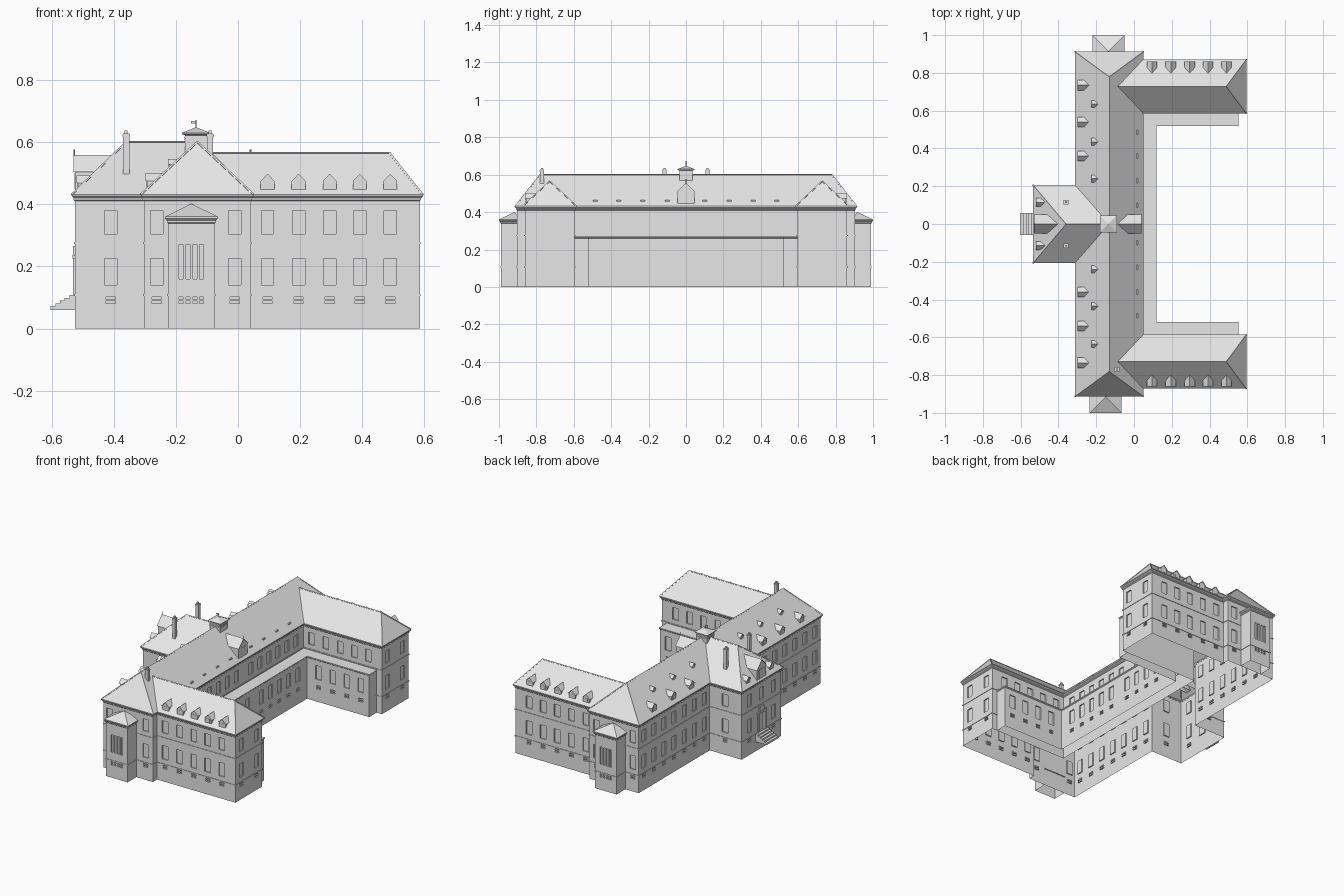
import bpy, bmesh
from mathutils import Vector as V

cube = bpy.data.objects.get("Cube")
if cube:
    bpy.data.objects.remove(cube, do_unlink=True)

stone = bpy.data.materials.new("pale_grey")
stone.use_nodes = True
stone.diffuse_color = (0.8, 0.8, 0.8, 1)
for node in stone.node_tree.nodes:
    if node.type == 'BSDF_PRINCIPLED':
        node.inputs["Base Color"].default_value = (0.8, 0.8, 0.8, 1)


def make(name, polys):
    """Join polygons into one welded flat-shaded object."""
    bm = bmesh.new()
    for poly in polys:
        bm.faces.new([bm.verts.new(p) for p in poly])
    bmesh.ops.remove_doubles(bm, verts=bm.verts, dist=1e-5)
    me = bpy.data.meshes.new(name)
    bm.to_mesh(me)
    bm.free()
    me.materials.append(stone)
    ob = bpy.data.objects.new(name, me)
    bpy.context.collection.objects.link(ob)
    return ob


def rect(x0, y0, x1, y1):
    return [(x0, y0), (x1, y0), (x1, y1), (x0, y1)]


def bridge(low, high):
    n = len(low)
    return [[low[i], low[(i + 1) % n], high[(i + 1) % n], high[i]] for i in range(n)]


def box(x0, y0, z0, x1, y1, z1):
    low = [(x, y, z0) for x, y in rect(x0, y0, x1, y1)]
    high = [(x, y, z1) for x, y in rect(x0, y0, x1, y1)]
    return bridge(low, high) + [high, low[::-1]]


def block(x, y, hw, z0, z1):
    return box(x - hw, y - hw, z0, x + hw, y + hw, z1)


def offset(outline, dist, z):
    """Grow a counter-clockwise right-angled outline."""
    pts = [V((x, y, 0)) for x, y in outline]
    out = []
    for i, p in enumerate(pts):
        a = (p - pts[i - 1]).normalized()
        b = (pts[(i + 1) % len(pts)] - p).normalized()
        out.append(p + V((a.y + b.y, -a.x - b.x, 0)) * dist + V((0, 0, z)))
    return out


def sweep(outline, profile):
    loops = [offset(outline, d, z) for d, z in profile]
    return [f for a, b in zip(loops, loops[1:]) for f in bridge(a, b)]


def band(z):
    return [(0, z), (.003, z), (.003, z + .006), (0, z + .006)]


def cornice(z):
    return [(0, z - .022), (.004, z - .018), (.004, z - .012), (.01, z - .006), (.01, z)]


def wall(p, q, top, windows, depth=.007):
    """Wall between two plan points with recessed windows (centre, width, low, high)."""
    p, q = V((*p, 0)), V((*q, 0))
    d = (q - p).normalized()
    inward = V((-d.y, d.x, 0)) * depth
    axis = 0 if abs(d.x) > .5 else 1
    wins = [(abs(c - p[axis]) - w / 2, abs(c - p[axis]) + w / 2, a, b) for c, w, a, b in windows]
    us = sorted({0, (q - p).length, *[u for w in wins for u in w[:2]]})
    zs = sorted({0, top, *[z for w in wins for z in w[2:]]})

    def quad(u0, u1, a, b):
        return [p + d * u + V((0, 0, z)) for u, z in rect(u0, a, u1, b)]
    polys = []
    for u0, u1 in zip(us, us[1:]):
        for a, b in zip(zs, zs[1:]):
            u, z = (u0 + u1) / 2, (a + b) / 2
            if not any(w[0] < u < w[1] and w[2] < z < w[3] for w in wins):
                polys.append(quad(u0, u1, a, b))
    for w in wins:
        rim = quad(*w)
        pane = [v + inward for v in rim]
        polys += bridge(rim, pane) + [pane]
    return polys


def rod(p, q, r):
    """Four-sided bar between two points."""
    p, q = V(p), V(q)
    d = (q - p).normalized()
    s = d.cross(V((0, 0, 1)) if abs(d.z) < .9 else V((1, 0, 0))).normalized() * r
    t = d.cross(s)
    ends = [[e + s, e + t, e - s, e - t] for e in (p, q)]
    return bridge(*ends) + [ends[0][::-1], ends[1]]


# Window rows
cellar = [(.03, .08, .088), (.03, .093, .101)]
ground = [(.04, .14, .225)]
upper = [(.04, .305, .38)]
every = cellar + ground + upper


def grid(centres, rows):
    return [(c, *r) for c in centres for r in rows]


# Main outline and its windows, segment by segment
west, east, end = -.303, .04, .903
wing_in, wing_out, wing_end = .595, .862, .585
porch_x, porch_y = -.525, .197
half = [(west, -end), (east, -end), (east, -wing_out), (wing_end, -wing_out),
        (wing_end, -wing_in), (east, -wing_in)]
outline = half + [(x, -y) for x, y in half[::-1]] + [
    (west, porch_y), (porch_x, porch_y), (porch_x, -porch_y), (west, -porch_y)]
wing_cols = [.095, .195, .295, .392, .49]
court_cols = [s * (.07 + .09 * i) for s in (-1, 1) for i in range(6)]
west_cols = [.25 + .1 * i for i in range(7)]
gable, side = grid([-.262, -.01], every), grid(wing_cols, every)
inner = grid(wing_cols, upper)
door = [(0, .05, .11, .22), (0, .04, .305, .38)]
openings = [gable, [], side, grid([-.8, -.65], every), inner, grid(court_cols, upper), inner,
            grid([.8, .65], every), side, [], gable, grid(west_cols, every), grid([-.41], every),
            grid([-.12, .12], every) + door, grid([-.41], every), grid([-c for c in west_cols], every)]
polys = []
for i, wins in enumerate(openings):
    polys += wall(outline[i], outline[(i + 1) % len(outline)], .41, wins)
make("main_walls", polys)
make("main_cornice", sweep(outline, cornice(.432)))
make("string_courses", sweep(outline, band(.105)) + sweep(outline, band(.272)))

# Low terrace lining the courtyard
edge = [(east, -wing_in), (.548, -wing_in), (.548, -.522), (.115, -.522)]
terrace = edge + [(x, -y) for x, y in edge[::-1]]
polys = []
for i in range(7):
    p, q = terrace[i], terrace[i + 1]
    wins = {2: grid(wing_cols[1:], cellar + ground), 3: grid(court_cols[:5] + court_cols[6:11], cellar + ground),
            4: grid(wing_cols[1:], cellar + ground)}.get(i, [])
    polys += wall(p, q, .262, wins)
polys += sweep(terrace, [(0, .26), (.004, .264), (.004, .27)]) + [offset(terrace, .004, .27)]
make("terrace", polys)


# Hipped roofs: four eave corners and two ridge ends
def hip(name, a, b, c, d, r0, r1, low, high, closed):
    a, b, c, d = [V((*p, low)) for p in (a, b, c, d)]
    r0, r1 = V((*r0, high)), V((*r1, high))
    make(name, [[a, b, r1, r0], [b, c, r1], [c, d, r0, r1]] + ([[d, a, r0]] if closed else []))
    bars = rod(r0, r1, .004) + rod(b, r1, .004) + rod(c, r1, .004)
    if closed:
        bars += rod(a, r0, .004) + rod(d, r0, .004)
    make(name + "_ridge_tiles", bars)


eave, peak = .431, .6
hip("main_roof", (.05, -.913), (.05, .913), (-.313, .913), (-.313, -.913),
    (-.131, -.78), (-.131, .78), eave, peak, True)
hip("porch_roof", (-.313, .207), (-.535, .207), (-.535, -.207), (-.313, -.207),
    (-.131, 0), (-.36, 0), eave, peak, False)
for s, word in ((-1, "front"), (1, "back")):
    lo, hi = sorted((s * .585, s * .872))
    hip(word + "_wing_roof", (.05, lo), (.595, lo), (.595, hi), (.05, hi),
        (-.085, s * .7285), (.488, s * .7285), eave, .565, False)

# Small stair towers at both ends
for s, word, x0 in ((-1, "front", -.225), (1, "back", -.21)):
    x1, mid = x0 + .15, x0 + .075
    lo, hi = sorted((s * .9, s * .99))
    plan = rect(x0, lo, x1, hi)
    slits = [(mid + k * .022, .013, a, b) for k in (-1.5, -.5, .5, 1.5)
             for a, b in ((.08, .088), (.093, .101), (.16, .27))]
    polys = sweep(plan, cornice(.36)) + sweep(plan, band(.105))
    for i in range(4):
        if i != 1 - s:
            polys += wall(plan[i], plan[(i + 1) % 4], .345, slits if i == 1 + s else [])
    ring = offset(plan, .01, .36)
    tip = V((mid, s * .915, .402))
    polys += [[ring[i], ring[(i + 1) % 4], tip] for i in range(4)]
    make(word + "_tower", polys)


# Gabled dormers
def dormer(x, y, f, hw, z0, ze, zr, run):
    f = V((*f, 0))
    s, up, p = V((-f.y, f.x, 0)), V((0, 0, 1)), V((x, y, 0))

    def at(u, z, back=0):
        return p + s * u + up * z - f * back
    lip, drop = .005, .005 * (zr - ze) / hw
    polys = [[at(-hw, z0), at(hw, z0), at(hw, ze), at(0, zr), at(-hw, ze)]]
    for k in (-1, 1):
        polys.append([at(k * hw, z0), at(k * hw, z0, run), at(k * hw, ze, run), at(k * hw, ze)])
        o = k * (hw + lip)
        polys.append([at(0, zr + .002, -lip), at(o, ze - drop + .002, -lip),
                      at(o, ze - drop + .002, run * .6), at(0, zr + .002, run)])
    a, b = z0 + (ze - z0) * .25, ze - (ze - z0) * .1
    rim = [at(u, z) for u, z in rect(-hw * .5, a, hw * .5, b)]
    pane = [v + f * .002 for v in rim]
    return polys + bridge(rim, pane) + [pane]


polys = []
for s in (-1, 1):
    for x in wing_cols:
        polys += dormer(x, s * .855, (0, s), .022, .442, .475, .498, .058)
    for y in (.36, .54, .735):
        polys += dormer(-.293, s * y, (-1, 0), .022, .445, .478, .498, .057)
    for y in (.24, .435, .635):
        polys += dormer(-.221, s * y, (-1, 0), .014, .51, .53, .543, .03)
    polys += dormer(-.515, s * .115, (-1, 0), .018, .445, .472, .49, .05)
make("dormers", polys)
make("courtyard_gable", dormer(.035, 0, (1, 0), .045, .43, .512, .556, .12) + rod((.04, 0, .55), (.04, 0, .577), .003))
make("entrance_gable", dormer(-.525, 0, (-1, 0), .045, .43, .508, .556, .125) + rod((-.527, 0, .55), (-.527, 0, .576), .003))
polys = []
for y in (.1, .23, .36, .485):
    for s in (-1, 1):
        polys += box(-.005, s * y - .012, .458, .022, s * y + .012, .465)
make("roof_vents", polys)

# Chimneys
polys = []
for x, y, z in ((-.36, .115, .49), (-.36, -.115, .49), (-.09, -.77, .5)):
    polys += block(x, y, .01, z, .628) + block(x, y, .012, .618, .624) + block(x, y, .005, .628, .637)
make("chimneys", polys)

# Ridge turret with louvres, cap and vane
cx = -.135
plan = rect(cx - .036, -.036, cx + .036, .036)
polys = block(cx, 0, .036, .56, .624)
for i in range(3):
    polys += block(cx, 0, .038, .598 + i * .008, .602 + i * .008)
ring = offset(plan, .009, .63)
polys += sweep(plan, [(0, .622), (.009, .626), (.009, .63)])
polys += [[ring[i], ring[(i + 1) % 4], V((cx, 0, .648))] for i in range(4)]
polys += rod((cx, 0, .645), (cx, 0, .672), .002) + box(cx - .016, -.001, .66, cx, .001, .668)
make("ridge_turret", polys)

# Entrance steps and door surround
polys = []
for i in range(5):
    polys += box(-.603 + i * .015, -.058, .06, -.525, .058, .072 + i * .009)
make("entrance_steps", polys)
polys = box(-.533, -.045, .225, -.525, .045, .236) + box(-.531, -.022, .236, -.525, .022, .265)
for s in (-1, 1):
    polys += box(-.531, s * .034 - .006, .108, -.525, s * .034 + .006, .226)
make("door_surround", polys)
